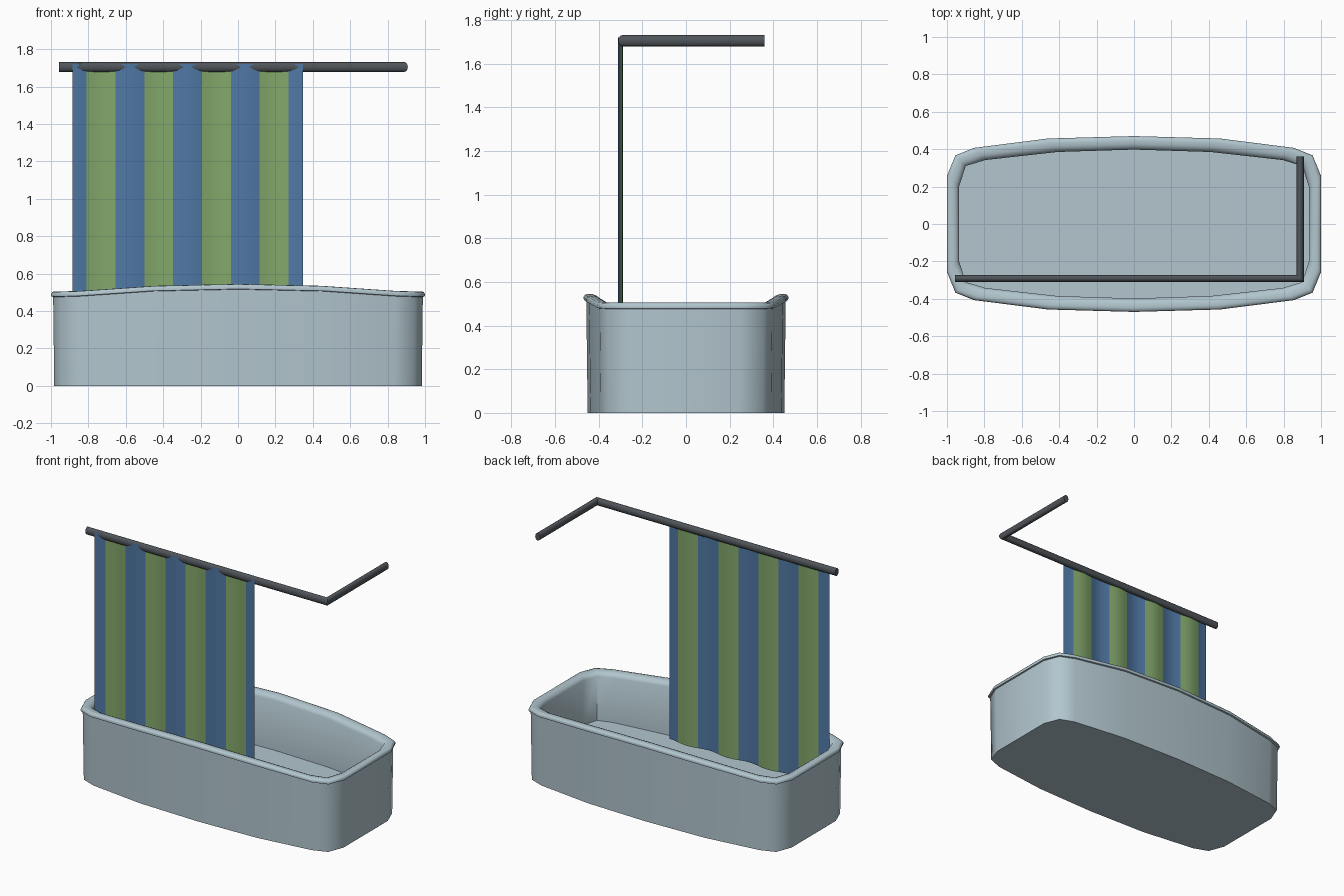
import bpy, bmesh, math

if "Cube" in bpy.data.objects:
    bpy.data.objects.remove(bpy.data.objects["Cube"])


def material(name, rgb):
    m = bpy.data.materials.new(name)
    m.diffuse_color = (*rgb, 1)
    m.use_nodes = True
    m.node_tree.nodes["Principled BSDF"].inputs["Base Color"].default_value = m.diffuse_color
    return m


PALE = material("pale_blue_grey", (0.445, 0.565, 0.617))
BLUE = material("stripe_blue", (0.08, 0.19, 0.376))
GREEN = material("stripe_green", (0.227, 0.386, 0.147))
DARK = material("dark_metal", (0.08, 0.091, 0.102))


def finish(bm, name, mats, angle=40, closed=True):
    if closed:
        bmesh.ops.recalc_face_normals(bm, faces=bm.faces)
    me = bpy.data.meshes.new(name)
    bm.to_mesh(me)
    bm.free()
    for m in mats:
        me.materials.append(m)
    ob = bpy.data.objects.new(name, me)
    bpy.context.collection.objects.link(ob)
    bpy.ops.object.select_all(action='DESELECT')
    ob.select_set(True)
    bpy.context.view_layer.objects.active = ob
    bpy.ops.object.shade_smooth_by_angle(angle=math.radians(angle))
    return ob


def loft(bm, rings):
    """Skin closed rings of points and cap both ends."""
    loops = [[bm.verts.new(p) for p in ring] for ring in rings]
    for a, b in zip(loops, loops[1:]):
        n = len(a)
        for i in range(n):
            j = (i + 1) % n
            bm.faces.new((a[i], a[j], b[j], b[i]))
    bm.faces.new(loops[0][::-1])
    bm.faces.new(loops[-1])


# Tub: quarter outlines of the rim (outer and inner edge) and rim height
outer = [(1.0, 0.257), (0.955, 0.367), (0.855, 0.407), (0.46, 0.457), (0, 0.47)]
inner = [(0.935, 0.20), (0.90, 0.31), (0.795, 0.342), (0.41, 0.385), (0, 0.398)]
rim_z = [0.505, 0.505, 0.508, 0.535, 0.545]


def tub_ring(t, dz, flat_z=None):
    q = []
    for (ox, oy), (ix, iy), h in zip(outer, inner, rim_z):
        z = h + dz if flat_z is None else flat_z
        q.append((ox + (ix - ox) * t, oy + (iy - oy) * t, z))
    half = q + [(-x, y, z) for x, y, z in q[-2::-1]]
    return half + [(x, -y, z) for x, y, z in half[::-1]]


bm = bmesh.new()
loft(bm, [
    tub_ring(0.27, 0, 0.0),       # foot
    tub_ring(0.18, -0.029),       # top of outer wall
    tub_ring(0.03, -0.027),       # rounded rim
    tub_ring(0.0, -0.015),
    tub_ring(0.10, -0.003),
    tub_ring(0.30, 0.0),
    tub_ring(0.60, -0.001),
    tub_ring(0.85, -0.009),
    tub_ring(1.0, -0.028),
    tub_ring(1.0, 0, 0.17),       # inside floor
])
finish(bm, "bathtub", [PALE], 50)

# Curtain rod: L-shaped path with an oval section and a mitred corner
RX, RY, RZ = 0.889, -0.291, 1.705
W, H, N = 0.019, 0.026, 16
angles = [2 * math.pi * i / N for i in range(N)]
oval = [(W * math.cos(a), H * math.sin(a)) for a in angles]
bm = bmesh.new()
loft(bm, [
    [(-0.957, RY - u, RZ + v) for u, v in oval],
    [(RX + u, RY - u, RZ + v) for u, v in oval],
    [(RX + u, 0.36, RZ + v) for u, v in oval],
])
finish(bm, "curtain_rod", [DARK], 40)

# Curtain: wavy sheet, four folds, front half of each fold blue and rear half green
X0, X1, FOLDS, SEG = -0.886, 0.347, 4, 8
bm = bmesh.new()
cols = []
for i in range(FOLDS * SEG + 1):
    x = X0 + (X1 - X0) * i / (FOLDS * SEG)
    y = -0.3 - 0.012 * math.cos(2 * math.pi * i / SEG)
    cols.append((bm.verts.new((x, y, 0.19)), bm.verts.new((x, y, 1.72))))
for i, (a, b) in enumerate(zip(cols, cols[1:])):
    f = bm.faces.new((a[0], b[0], b[1], a[1]))
    f.material_index = 1 if SEG / 4 <= i % SEG < 3 * SEG / 4 else 0
finish(bm, "shower_curtain", [BLUE, GREEN], 40, closed=False)
